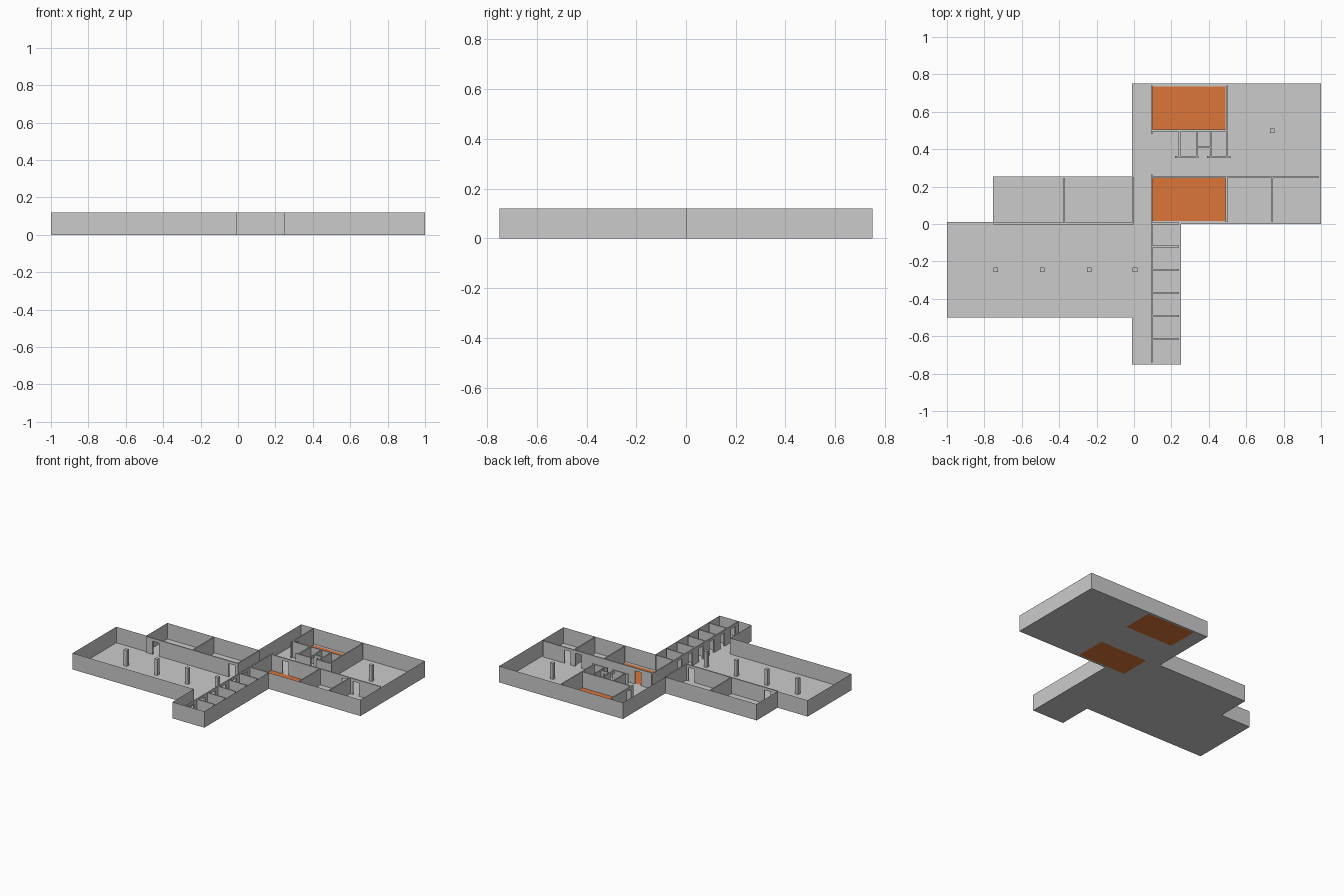
import bpy, bmesh
from mathutils import Matrix, Vector

if "Cube" in bpy.data.objects:
    bpy.data.objects.remove(bpy.data.objects["Cube"])

H = 0.12        # wall height
DOOR_H = 0.10   # door opening height
DOOR_W = 0.05
T = 0.009       # partition thickness
FLOOR = 0.002

orange = bpy.data.materials.new("orange_floor")
orange.diffuse_color = (0.72, 0.18, 0.04, 1)
orange.use_nodes = True
orange.node_tree.nodes["Principled BSDF"].inputs["Base Color"].default_value = orange.diffuse_color


def finish(bm, name, mat=None):
    bmesh.ops.recalc_face_normals(bm, faces=bm.faces)
    me = bpy.data.meshes.new(name)
    bm.to_mesh(me)
    bm.free()
    ob = bpy.data.objects.new(name, me)
    bpy.context.collection.objects.link(ob)
    if mat:
        me.materials.append(mat)
    return ob


def add_box(bm, x0, y0, z0, x1, y1, z1):
    m = (Matrix.Translation(((x0 + x1) / 2, (y0 + y1) / 2, (z0 + z1) / 2))
         @ Matrix.Diagonal((x1 - x0, y1 - y0, z1 - z0, 1)))
    bmesh.ops.create_cube(bm, size=1, matrix=m)


def wall(name, axis, pos, a, b, doors=()):
    """Wall running along axis from a to b, with lintelled door openings."""
    bm = bmesh.new()

    def piece(s, e, z0):
        if axis == 'x':
            add_box(bm, s, pos - T / 2, z0, e, pos + T / 2, H)
        else:
            add_box(bm, pos - T / 2, s, z0, pos + T / 2, e, H)

    s = a
    for d in sorted(doors):
        w = min(DOOR_W, 0.3 * (b - a))
        piece(s, d - w / 2, 0)
        piece(d - w / 2, d + w / 2, DOOR_H)
        s = d + w / 2
    piece(s, b, 0)
    finish(bm, name)


# Outer wall: plan outline, inset to a ring and raised
outline = [(-1, -.5), (-.01, -.5), (-.01, -.75), (.25, -.75), (.25, 0), (1, 0),
           (1, .75), (-.01, .75), (-.01, .255), (-.755, .255), (-.755, .01), (-1, .01)]
bm = bmesh.new()
core = bm.faces.new([bm.verts.new((x, y, 0)) for x, y in outline])
bmesh.ops.inset_region(bm, faces=[core], thickness=0.015, use_even_offset=True, use_boundary=True)
bmesh.ops.delete(bm, geom=[core], context='FACES_ONLY')
ext = bmesh.ops.extrude_face_region(bm, geom=bm.faces[:])
bmesh.ops.translate(bm, vec=Vector((0, 0, H)),
                    verts=[g for g in ext['geom'] if isinstance(g, bmesh.types.BMVert)])
finish(bm, "outer_wall")

# Grey floor, leaving the two coloured rooms free
bm = bmesh.new()
for x0, y0, x1, y1 in [(-1, -.5, -.01, .01), (-.755, .01, -.01, .255), (-.01, -.75, .25, 0),
                       (-.01, 0, .098, .75), (.49, 0, 1, .75), (.098, .245, .49, .505),
                       (.098, 0, .49, .015), (.098, .735, .49, .75)]:
    add_box(bm, x0, y0, 0, x1, y1, FLOOR)
finish(bm, "floor")

# Coloured room floors
for name, y0, y1 in [("south_room_floor", .015, .245), ("north_room_floor", .505, .735)]:
    bm = bmesh.new()
    add_box(bm, .098, y0, 0, .49, y1, FLOOR)
    finish(bm, name, orange)

# Corridor walls
wall("corridor_wall_north", 'y', .095, .48, .74, [.535])
cells = [0.003, -.12, -.245, -.368, -.492, -.617, -.74]
wall("corridor_wall_south", 'y', .095, -.74, .265,
     [(p + q) / 2 for p, q in zip(cells, cells[1:])])

# Small cells along the corridor
for i, y in enumerate(cells[:-1]):
    wall(f"cell_wall_{i}", 'x', y, .095, .24)

# Left annex rooms
wall("annex_front_wall", 'x', .003, -.75, .0, [-.67, -.05])
wall("annex_divider", 'y', -.373, .003, .245)
wall("annex_end_wall", 'y', -.004, 0, .25)

# Right block rooms
wall("south_rooms_wall", 'x', .25, .095, .99, [.215, .70, .79])
wall("south_divider_a", 'y', .495, .01, .25)
wall("south_divider_b", 'y', .74, .01, .25)
wall("north_room_wall", 'x', .5, .095, .5)
wall("north_room_side", 'y', .498, .36, .74)

# Washroom core
wall("washroom_front_left", 'x', .358, .22, .345)
wall("washroom_front_right", 'x', .358, .39, .515)
wall("washroom_side", 'y', .243, .36, .5)
wall("washroom_inner_left", 'y', .335, .36, .5, [.385])
wall("washroom_inner_right", 'y', .41, .36, .5, [.385])
wall("closet_wall", 'x', .41, .335, .41, [.372])

# Free-standing columns
for i, (x, y) in enumerate([(-.74, -.245), (-.49, -.245), (-.24, -.245), (.005, -.245), (.74, .498)]):
    bm = bmesh.new()
    add_box(bm, x - .0125, y - .0125, 0, x + .0125, y + .0125, H)
    finish(bm, f"column_{i}")
